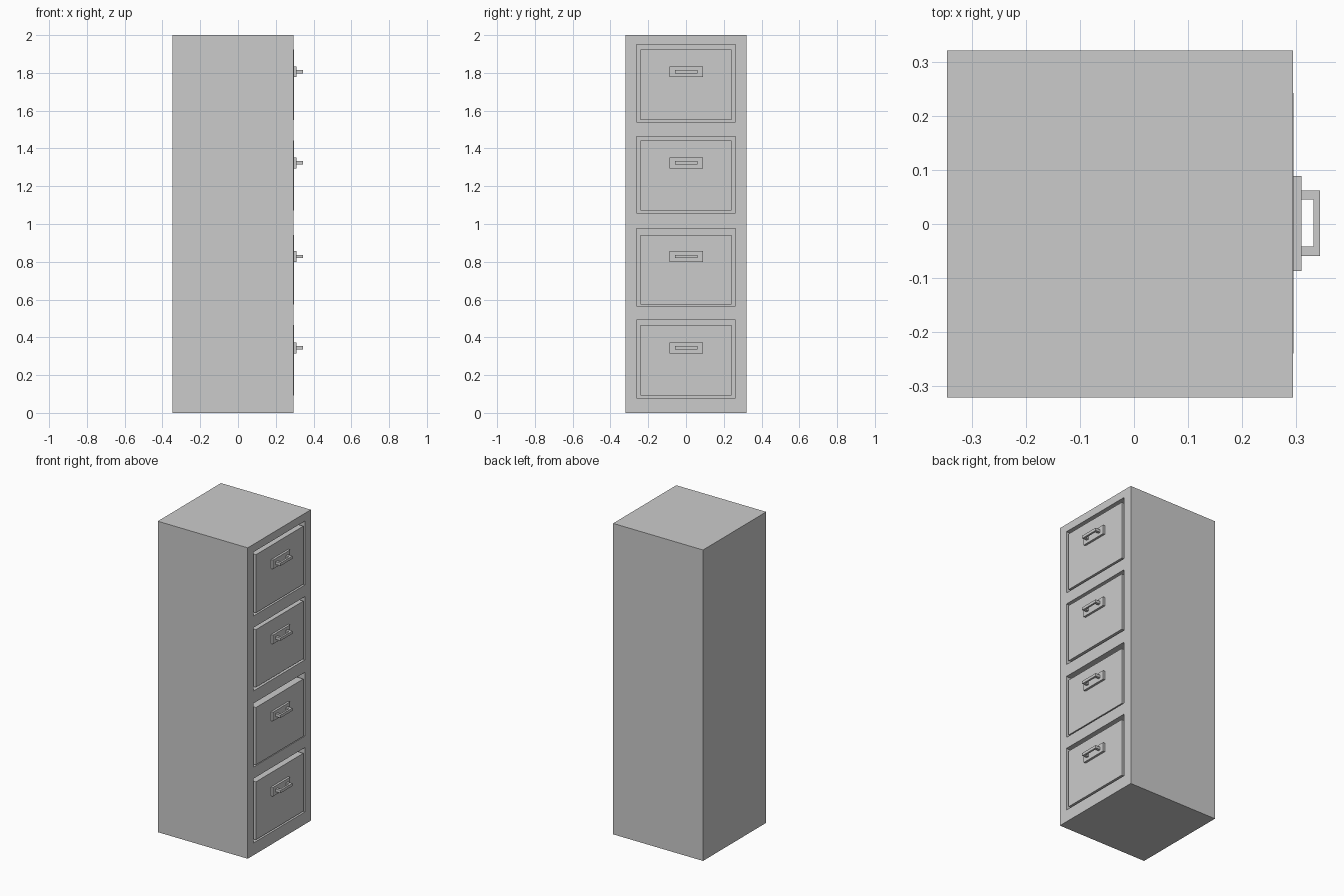
import bpy, bmesh

if "Cube" in bpy.data.objects:
    bpy.data.objects.remove(bpy.data.objects["Cube"])

FRONT, DEPTH = 0.294, 0.05


def mesh_object(name, bm):
    bmesh.ops.recalc_face_normals(bm, faces=bm.faces)
    mesh = bpy.data.meshes.new(name)
    bm.to_mesh(mesh)
    bm.free()
    ob = bpy.data.objects.new(name, mesh)
    bpy.context.collection.objects.link(ob)
    return ob


def box(name, x, y, z):
    bm = bmesh.new()
    bmesh.ops.create_cube(bm, size=1)
    for v in bm.verts:
        v.co = [lo + (c + 0.5) * (hi - lo) for c, (lo, hi) in zip(v.co, (x, y, z))]
    return mesh_object(name, bm)


def extrude_profile(name, points, z0, z1):
    bm = bmesh.new()
    face = bm.faces.new([bm.verts.new((x, y, z0)) for x, y in points])
    ext = bmesh.ops.extrude_face_region(bm, geom=[face])["geom"]
    bmesh.ops.translate(bm, vec=(0, 0, z1 - z0),
                        verts=[g for g in ext if isinstance(g, bmesh.types.BMVert)])
    return mesh_object(name, bm)


# Cabinet shell
body = box("cabinet_body", (-0.346, FRONT), (-0.321, 0.321), (0, 2))

# Per drawer: opening bottom/top, panel bottom/top, handle centre
drawers = [
    (0.079, 0.493, 0.091, 0.464, 0.344),
    (0.567, 0.977, 0.573, 0.942, 0.828),
    (1.057, 1.464, 1.072, 1.443, 1.324),
    (1.539, 1.950, 1.551, 1.925, 1.806),
]

# U-shaped pull seen from above
pull = [(0.309, -0.059), (0.344, -0.059), (0.344, 0.062), (0.309, 0.062),
        (0.309, 0.045), (0.332, 0.045), (0.332, -0.042), (0.309, -0.042)]

for i, (o0, o1, p0, p1, h) in enumerate(drawers, 1):
    # Opening cut into the front face
    cutter = box("opening_cutter", (FRONT - DEPTH, FRONT + 0.1), (-0.263, 0.262), (o0, o1))
    cutter.hide_render = True
    mod = body.modifiers.new("opening", 'BOOLEAN')
    mod.operation, mod.solver, mod.object = 'DIFFERENCE', 'EXACT', cutter
    bpy.context.view_layer.objects.active = body
    bpy.ops.object.modifier_apply(modifier=mod.name)
    bpy.data.objects.remove(cutter)

    # Drawer front, handle plate and pull
    box(f"drawer_front_{i}", (FRONT - DEPTH - 0.002, 0.2955), (-0.24, 0.242), (p0, p1))
    box(f"handle_plate_{i}", (0.294, 0.3095), (-0.087, 0.089), (h - 0.029, h + 0.029))
    extrude_profile(f"handle_pull_{i}", pull, h - 0.009, h + 0.009)
